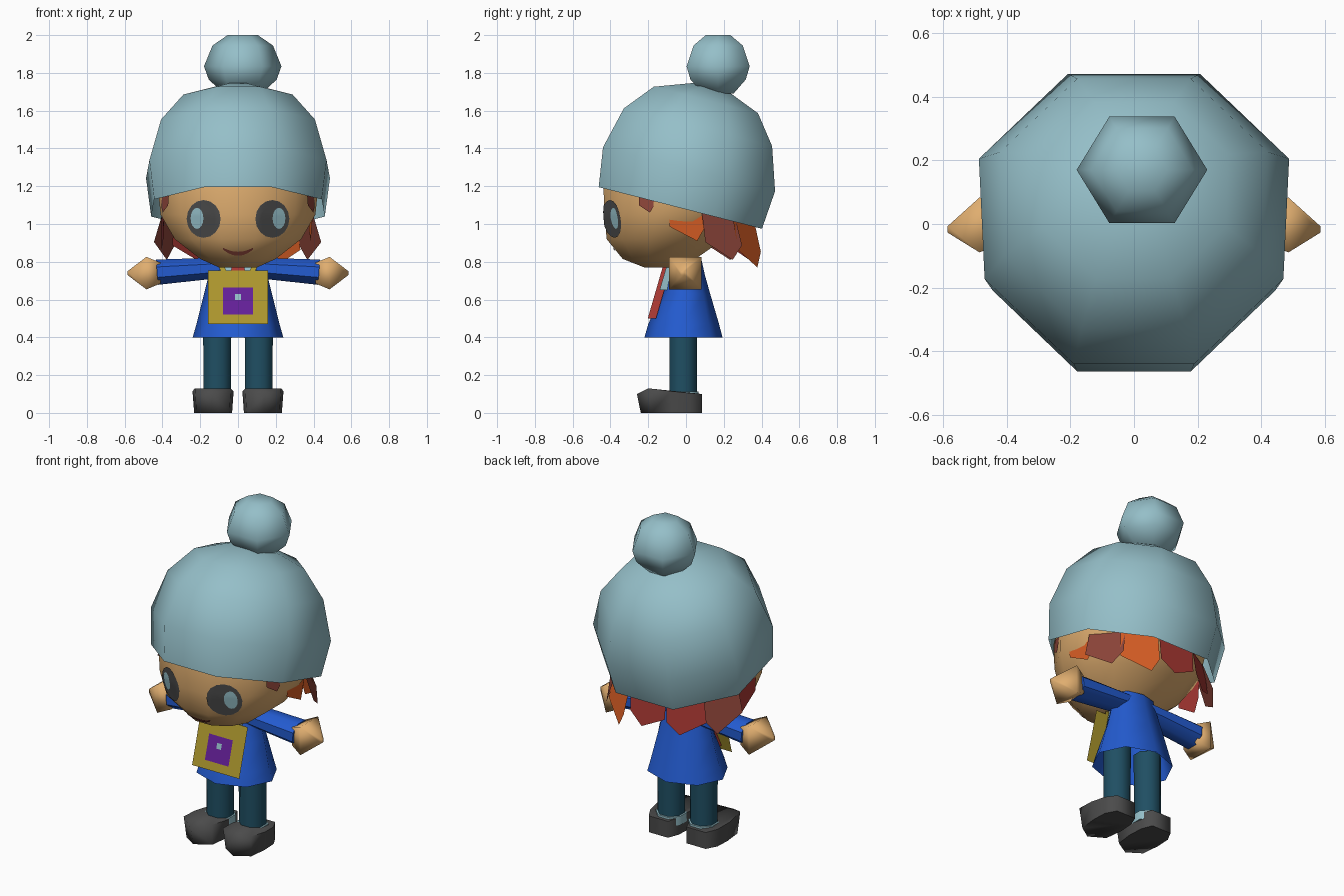
import bpy, bmesh, math
from mathutils import Matrix, Vector
from mathutils.bvhtree import BVHTree

if "Cube" in bpy.data.objects:
    bpy.data.objects.remove(bpy.data.objects["Cube"])


def material(name, *rgb):
    m = bpy.data.materials.new(name)
    m.diffuse_color = (*rgb, 1)
    m.use_nodes = True
    m.node_tree.nodes["Principled BSDF"].inputs["Base Color"].default_value = m.diffuse_color
    return m


PALE = material("pale blue", .30, .52, .58)
SKIN = material("skin", .74, .42, .16)
BLUE = material("coat blue", .017, .105, .63)
TEAL = material("dark teal", .014, .078, .125)
GREY = material("charcoal", .07, .07, .07)
YELLOW = material("mustard", .42, .31, .027)
PURPLE = material("purple", .13, .014, .32)
ORANGE = material("orange", .68, .11, .018)
RED = material("red", .40, .04, .033)
BROWN = material("red brown", .27, .06, .042)


def finish(name, mat, bm, matrix=None, smooth=50):
    if matrix:
        bm.transform(matrix)
    bmesh.ops.recalc_face_normals(bm, faces=bm.faces)
    mesh = bpy.data.meshes.new(name)
    bm.to_mesh(mesh)
    bm.free()
    mesh.materials.append(mat)
    if smooth:
        for p in mesh.polygons:
            p.use_smooth = True
        mesh.set_sharp_from_angle(angle=math.radians(smooth))
    ob = bpy.data.objects.new(name, mesh)
    bpy.context.collection.objects.link(ob)
    return ob


def loft(name, mat, rings, n=8, flats=True, matrix=None, caps=(True, True), smooth=50):
    """Rings are (height, half x, half y, centre y); flats puts flat sides on the axes."""
    bm = bmesh.new()
    k = 1 / math.cos(math.pi / n) if flats else 1
    ph = math.pi / n if flats else 0
    loops = []
    for h, rx, ry, cy in rings:
        loops.append([bm.verts.new((rx * k * math.cos(ph + i * math.tau / n),
                                    cy + ry * k * math.sin(ph + i * math.tau / n), h))
                      for i in range(n)])
    for a, b in zip(loops, loops[1:]):
        for i in range(n):
            j = (i + 1) % n
            bm.faces.new((a[i], a[j], b[j], b[i]))
    for on, loop in zip(caps, (loops[0], loops[-1])):
        if on:
            bm.faces.new(loop)
    return finish(name, mat, bm, matrix, smooth)


def hull(name, mat, pts, smooth=0):
    bm = bmesh.new()
    for p in pts:
        bm.verts.new(p)
    bmesh.ops.convex_hull(bm, input=bm.verts)
    return finish(name, mat, bm, smooth=smooth)


def sheet(name, mat, pts):
    bm = bmesh.new()
    bm.faces.new([bm.verts.new(p) for p in pts])
    return finish(name, mat, bm, smooth=0)


# Bobble hat, tipped backwards, open below, a little wider at the back
tilt = Matrix.Translation((0, -.03, 1.085)) @ Matrix.Rotation(math.radians(-14.3), 4, 'X')
hat = loft("hat", PALE, [(t, r * 1.015, r, cy) for t, r, cy in
           ((0, .446, 0), (.21, .470, -.006), (.437, .405, -.015), (.587, .285, -.01),
            (.657, .10, 0))], matrix=tilt, caps=(False, True))
for v in hat.data.vertices:
    v.co.x *= 1 + .1 * v.co.y
loft("hat_bobble", PALE, [(z, r, r * .94, .17) for z, r in
     ((1.69, .10), (1.765, .18), (1.835, .205), (1.945, .16), (2.0, .08))],
     n=6, flats=False, matrix=Matrix.Translation((.025, 0, 0)), smooth=65)

# Head: bottom rises towards the back
head = loft("head", SKIN, [(z, rx, (y1 - y0) / 2, (y0 + y1) / 2) for z, rx, y0, y1 in (
    (.77, .10, -.22, -.04), (.815, .20, -.335, .05), (.92, .335, -.42, .20),
    (1.05, .41, -.432, .34), (1.2, .425, -.437, .39), (1.36, .40, -.40, .39))], n=12)
tree = BVHTree.FromPolygons([v.co for v in head.data.vertices],
                            [p.vertices for p in head.data.polygons])


def on_face(x, z, lift):
    loc, nor, *_ = tree.ray_cast(Vector((x, -2, z)), Vector((0, 1, 0)))
    return loc + Vector((0, -lift, 0))


def face_disc(name, mat, x, z, rx, rz, lift, n=16, steps=6):
    bm = bmesh.new()
    loops = []
    for s in range(1, steps + 1):
        loops.append([bm.verts.new(on_face(x + rx * s / steps * math.cos(i * math.tau / n),
                                           z + rz * s / steps * math.sin(i * math.tau / n), lift))
                      for i in range(n)])
    bm.faces.new(loops[0])
    for a, b in zip(loops, loops[1:]):
        for i in range(n):
            j = (i + 1) % n
            bm.faces.new((a[i], a[j], b[j], b[i]))
    finish(name, mat, bm)


# Eyes and mouth
for s, side in ((-1, "left"), (1, "right")):
    face_disc("eye_" + side, GREY, s * .182, 1.027, .09, .1, .006)
    face_disc("pupil_" + side, PALE, s * .217, 1.03, .034, .056, .0095)
bm = bmesh.new()
cols = []
for i in range(13):
    x = -.08 + .08 / 6 * i
    z = .832 + .034 * (x / .08) ** 2
    w = .009 + .012 * (1 - (x / .08) ** 2)
    cols.append([bm.verts.new(on_face(x, z + d, .006)) for d in (0, w)])
for a, b in zip(cols, cols[1:]):
    bm.faces.new((a[0], b[0], b[1], a[1]))
finish("mouth", BROWN, bm)

# Hair locks under the brim: angle, half width, tip height, tip shift, root and tip radius, colour
for i, (ang, half, tip, shift, root, flare, mat) in enumerate((
        (5, 14, .91, 8, .41, .395, ORANGE), (31, 15, .81, 6, .40, .46, BROWN),
        (57, 15, .77, 8, .41, .45, ORANGE), (90, 17, .81, -4, .41, .42, RED),
        (126, 19, .80, -8, .41, .43, RED), (151, 15, .81, -6, .40, .46, BROWN),
        (176, 14, .87, -6, .41, .41, RED),
        (-25, 6, 1.06, 3, .425, .43, BROWN), (205, 6, 1.06, -3, .425, .43, BROWN))):
    def at(a, f, r):
        x, y = r * math.cos(math.radians(a)), -.03 + r * math.sin(math.radians(a))
        top = 1.12 - .254 * (y + .03)
        return (x, y, top + (tip - top) * f)
    sheet(f"hair_lock_{i}", mat, [at(ang - half, 0, root), at(ang + half, 0, root),
                                  at(ang + half * .95, .66, flare), at(ang + shift, 1, flare),
                                  at(ang - half * .95, .66, flare)])

# Coat, flared, hollowed at the chest and open at the hem, with a ridge down the front
loft("coat", BLUE, [(z, rx, (y1 - y0) / 2, (y0 + y1) / 2) for z, rx, y0, y1 in (
    (.40, .24, -.22, .193), (.47, .22, -.20, .175), (.63, .18, -.13, .128),
    (.73, .155, -.11, .1), (.82, .13, -.08, .08))],
    flats=False, caps=(False, True), smooth=60)


def slope(x, z, lift):
    return (x, -.207 + (z - .47) * .29 - lift, z)


def plate(name, mat, x0, x1, z0, z1, lift):
    # thin panel leaning along the slope of the coat front
    sheet(name, mat, [slope(x0, z0, lift), slope(x1, z0, lift),
                      slope(x1, z1, lift), slope(x0, z1, lift)])


def wedge(name, mat, w0, w1, z0, z1, back, front):
    hull(name, mat, [slope(s * w, z, l) for s in (-1, 1) for w, z in ((w0, z0), (w1, z1))
                     for l in (back, front)])


# Shirt front, scarf end, bag and its badge
wedge("shirt_front", PALE, .09, .09, .65, .79, -.06, -.015)
wedge("scarf", RED, .10, .028, .50, .79, -.04, .004)
plate("bag", YELLOW, -.16, .16, .47, .755, .009)
plate("bag_badge", PURPLE, -.08, .08, .52, .665, .014)
plate("badge_dot", PALE, -.016, .016, .598, .63, .018)

# Paired parts
for s, side in ((-1, "left"), (1, "right")):
    # bag strap
    sheet("bag_strap_" + side, YELLOW, [(s * .06, -.14, .75), (s * .09, -.14, .75),
                                        (s * .13, -.095, .825), (s * .10, -.095, .825)])
    # sleeve and hand run outwards along x, drooping slightly
    out = (Matrix.Translation((0, -.003, .775))
           @ Matrix.Rotation(s * (math.pi / 2 + .07), 4, 'Y'))
    loft("sleeve_" + side, BLUE, [(.07, .053, .07, 0), (.25, .06, .076, 0),
                                  (.43, .067, .08, 0)], n=8, matrix=out)
    hand = Matrix.Translation((0, -.003, .74)) @ Matrix.Rotation(s * math.pi / 2, 4, 'Y')
    loft("hand_" + side, SKIN, [(.41, .055, .06, 0), (.485, .086, .086, 0),
                                (.585, .01, .01, -.014)], n=4, matrix=hand, smooth=80)
    # leg and sock
    leg = Matrix.Translation((s * .11, -.015, 0))
    loft("leg_" + side, TEAL, [(.08, .072, .072, 0), (.50, .075, .072, 0)], matrix=leg)
    loft("sock_" + side, PALE, [(.06, .082, .082, 0), (.114, .082, .082, 0)], matrix=leg)
    # shoe with a pointed toe and narrow heel: x, y, top height
    pts = []
    for x, y, z in ((-.065, .085, .10), (.065, .085, .10), (.1, .02, .105), (.113, -.08, .115),
                    (.10, -.2, .13), (.01, -.26, .10), (-.09, -.2, .13), (-.105, -.08, .115),
                    (-.09, .02, .105)):
        for f, h in ((.92 if y < 0 else 1, 0), (1, z)):
            pts.append((s * (.128 + x * f), y * f, h))
    hull("shoe_" + side, GREY, pts, smooth=80)
